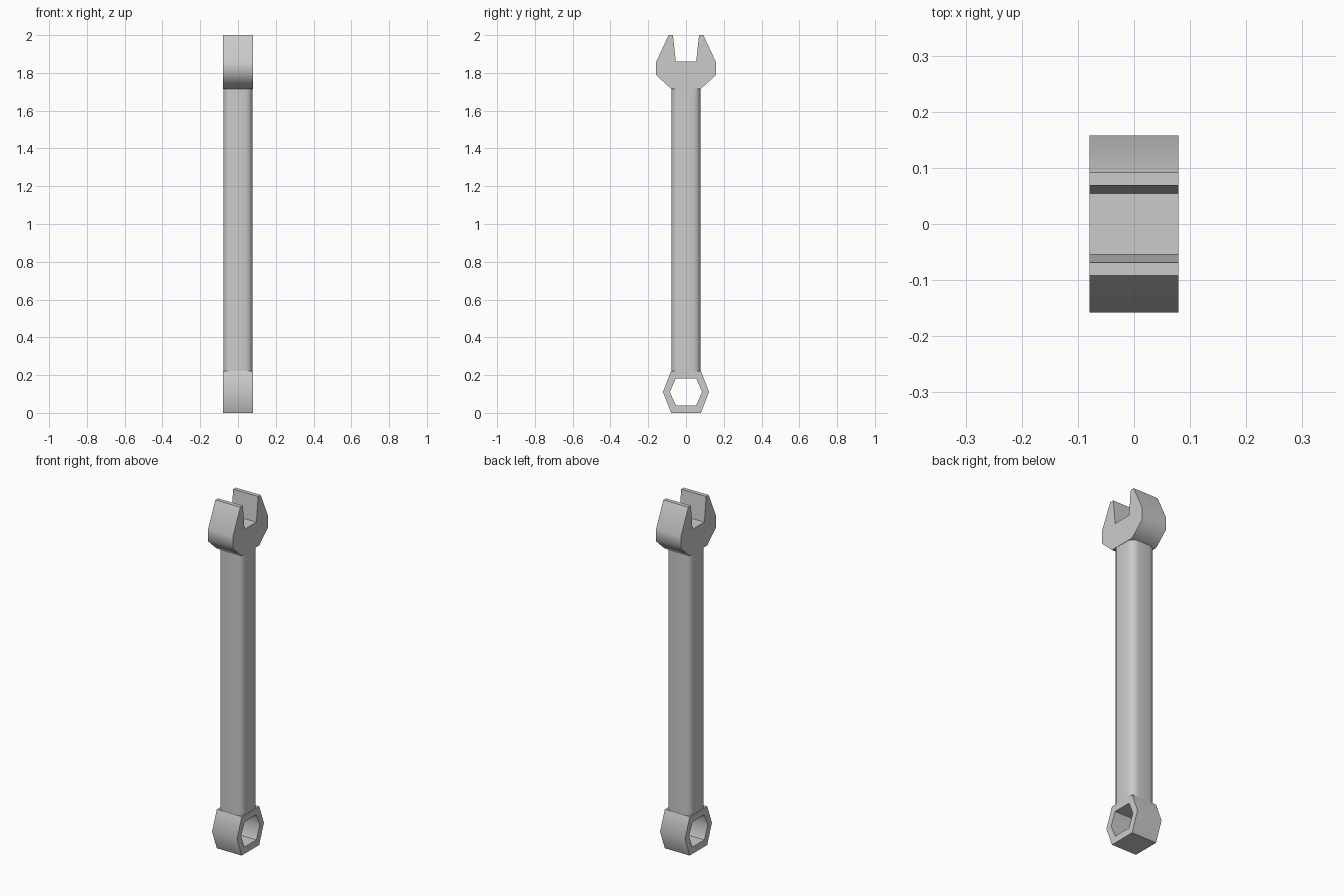
import bpy, bmesh, math

if "Cube" in bpy.data.objects:
    bpy.data.objects.remove(bpy.data.objects["Cube"])

HALF = 0.079  # half thickness of both heads along x


def finish(bm, name):
    bmesh.ops.recalc_face_normals(bm, faces=bm.faces)
    mesh = bpy.data.meshes.new(name)
    bm.to_mesh(mesh)
    bm.free()
    obj = bpy.data.objects.new(name, mesh)
    bpy.context.collection.objects.link(obj)
    bpy.ops.object.select_all(action='DESELECT')
    obj.select_set(True)
    bpy.context.view_layer.objects.active = obj
    bpy.ops.object.shade_smooth_by_angle(angle=math.radians(50))
    return obj


def extrude_x(bm, faces):
    """Thicken flat faces lying at x = -HALF to x = +HALF."""
    geom = bmesh.ops.extrude_face_region(bm, geom=faces, use_keep_orig=True)["geom"]
    verts = [v for v in geom if isinstance(v, bmesh.types.BMVert)]
    bmesh.ops.translate(bm, verts=verts, vec=(2 * HALF, 0, 0))


def ring_verts(bm, points):
    return [bm.verts.new((-HALF, y, z)) for y, z in points]


# Open jaw: half profile (y, z) mirrored across y
half = [(0.079, 1.716), (0.158, 1.788), (0.158, 1.858),
        (0.092, 2.0), (0.069, 2.0), (0.054, 1.859)]
bm = bmesh.new()
profile = half + [(-y, z) for y, z in reversed(half)]
extrude_x(bm, [bm.faces.new(ring_verts(bm, profile))])
finish(bm, "open_jaw")


# Hexagonal box end: outer and inner hexagon joined into a ring
def hexagon(side, top, rise):
    c = 0.111
    return [(side, c), (top, c + rise), (-top, c + rise),
            (-side, c), (-top, c - rise), (top, c - rise)]


bm = bmesh.new()
outer = ring_verts(bm, hexagon(0.122, 0.079, 0.111))
inner = ring_verts(bm, hexagon(0.085, 0.054, 0.072))
faces = []
for i in range(6):
    j = (i + 1) % 6
    faces.append(bm.faces.new((outer[i], outer[j], inner[j], inner[i])))
extrude_x(bm, faces)
finish(bm, "box_end")

# Handle: square bar with rounded long edges
bm = bmesh.new()
bmesh.ops.create_cube(bm, size=1)
z0, z1 = 0.215, 1.722
bmesh.ops.scale(bm, verts=bm.verts, vec=(0.155, 0.155, z1 - z0))
bmesh.ops.translate(bm, verts=bm.verts, vec=(0, 0, (z0 + z1) / 2))
long_edges = [e for e in bm.edges if abs(e.verts[0].co.z - e.verts[1].co.z) > 0.5]
bmesh.ops.bevel(bm, geom=long_edges, offset=0.04, segments=4, profile=0.5,
                affect='EDGES')
finish(bm, "handle")
